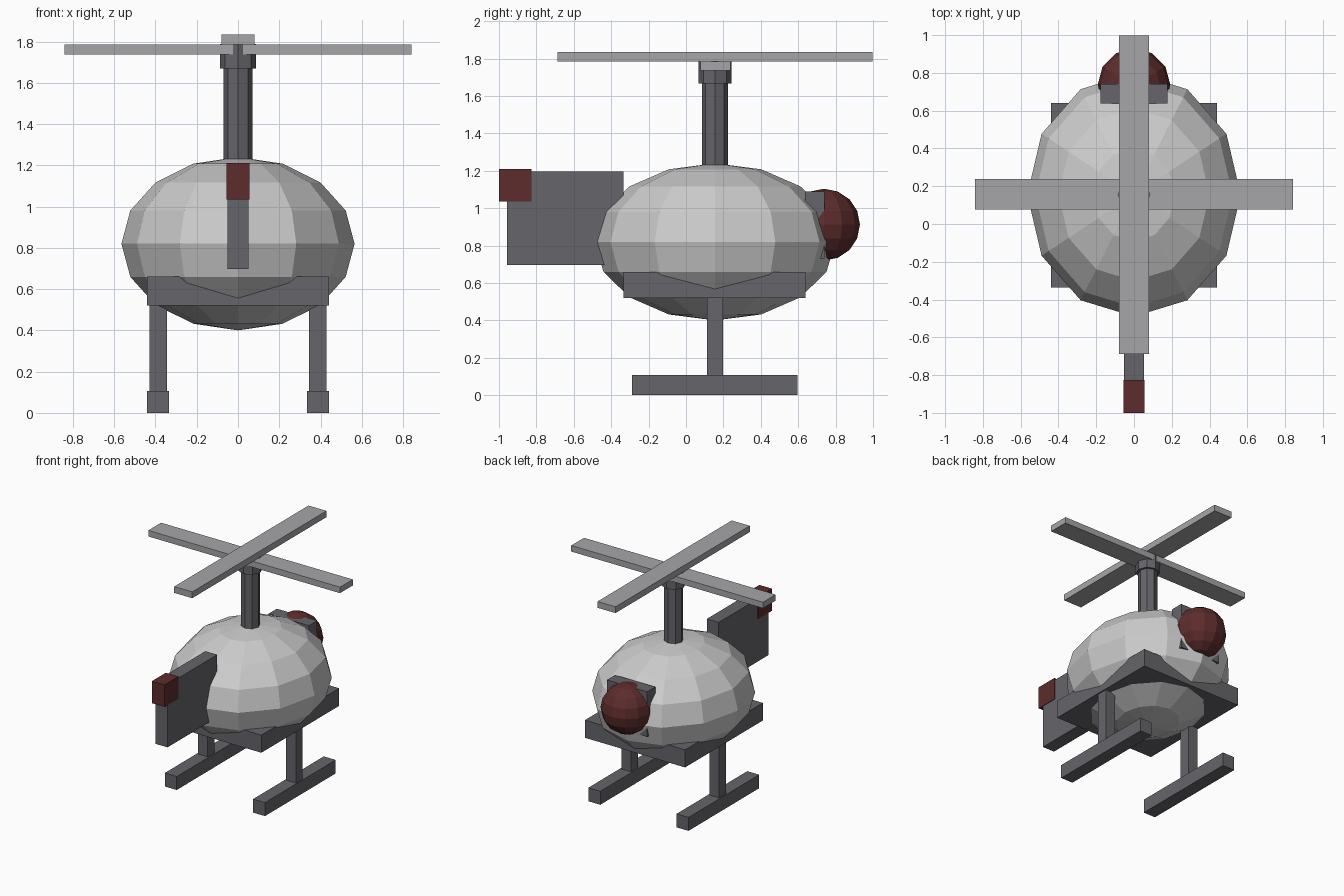
import bpy
from mathutils import Matrix, Vector
import bmesh

if "Cube" in bpy.data.objects:
    bpy.data.objects.remove(bpy.data.objects["Cube"])


def material(name, rgb):
    m = bpy.data.materials.new(name)
    m.diffuse_color = (*rgb, 1)
    m.use_nodes = True
    m.node_tree.nodes["Principled BSDF"].inputs["Base Color"].default_value = m.diffuse_color
    return m


LIGHT = material("light_grey", (0.55, 0.55, 0.55))
BLADE = material("blade_grey", (0.38, 0.38, 0.40))
DARK = material("dark_grey", (0.13, 0.13, 0.145))
RED = material("dark_red", (0.11, 0.025, 0.025))


def finish(name, bm, mat):
    me = bpy.data.meshes.new(name)
    bm.to_mesh(me)
    bm.free()
    me.materials.append(mat)
    ob = bpy.data.objects.new(name, me)
    bpy.context.collection.objects.link(ob)
    return ob


def box(name, x, y, z, mat):
    """Box from (min, max) ranges along each axis."""
    bm = bmesh.new()
    centre = Vector([(a + b) / 2 for a, b in (x, y, z)])
    size = Vector([b - a for a, b in (x, y, z)])
    bmesh.ops.create_cube(bm, size=1, matrix=Matrix.LocRotScale(centre, None, size))
    return finish(name, bm, mat)


def ball(name, centre, radii, mat):
    bm = bmesh.new()
    bmesh.ops.create_uvsphere(bm, u_segments=12, v_segments=8, radius=1,
                              matrix=Matrix.LocRotScale(Vector(centre), None, Vector(radii)))
    return finish(name, bm, mat)


def post(name, y, radius, z, mat):
    """Eight-sided upright cylinder on the centre line."""
    bm = bmesh.new()
    bmesh.ops.create_cone(bm, cap_ends=True, segments=8, radius1=radius, radius2=radius,
                          depth=z[1] - z[0],
                          matrix=Matrix.Translation((0, y, (z[0] + z[1]) / 2)))
    return finish(name, bm, mat)


CY = 0.155  # centre of body and rotor

# Body and the plate around its lower half
ball("body", (0, CY, 0.82), (0.565, 0.645, 0.42), LIGHT)
box("base_plate", (-0.44, 0.44), (-0.335, 0.64), (0.52, 0.66), DARK)

# Landing gear
for side, s in (("left", -1), ("right", 1)):
    box(side + "_leg", sorted((s * 0.345, s * 0.43)), (0.112, 0.198), (0.08, 0.55), DARK)
    box(side + "_skid", sorted((s * 0.335, s * 0.44)), (-0.29, 0.597), (0, 0.107), DARK)

# Tail fin with red light
box("tail_fin", (-0.052, 0.052), (-0.958, -0.335), (0.697, 1.195), DARK)
box("tail_light", (-0.056, 0.056), (-1.0, -0.825), (1.035, 1.21), RED)

# Mast, hub and crossed rotor blades
post("mast", CY, 0.07, (1.15, 1.70), DARK)
post("rotor_hub", CY, 0.088, (1.668, 1.787), DARK)
box("cross_blade", (-0.842, 0.842), (0.077, 0.237), (1.737, 1.785), BLADE)
box("long_blade", (-0.079, 0.079), (-0.687, 0.997), (1.785, 1.835), BLADE)

# Round red lamp and its mounting block
box("lamp_mount", (-0.177, 0.177), (0.637, 0.74), (0.73, 1.088), DARK)
ball("lamp", (0, 0.738, 0.912), (0.192, 0.192, 0.192), RED)
